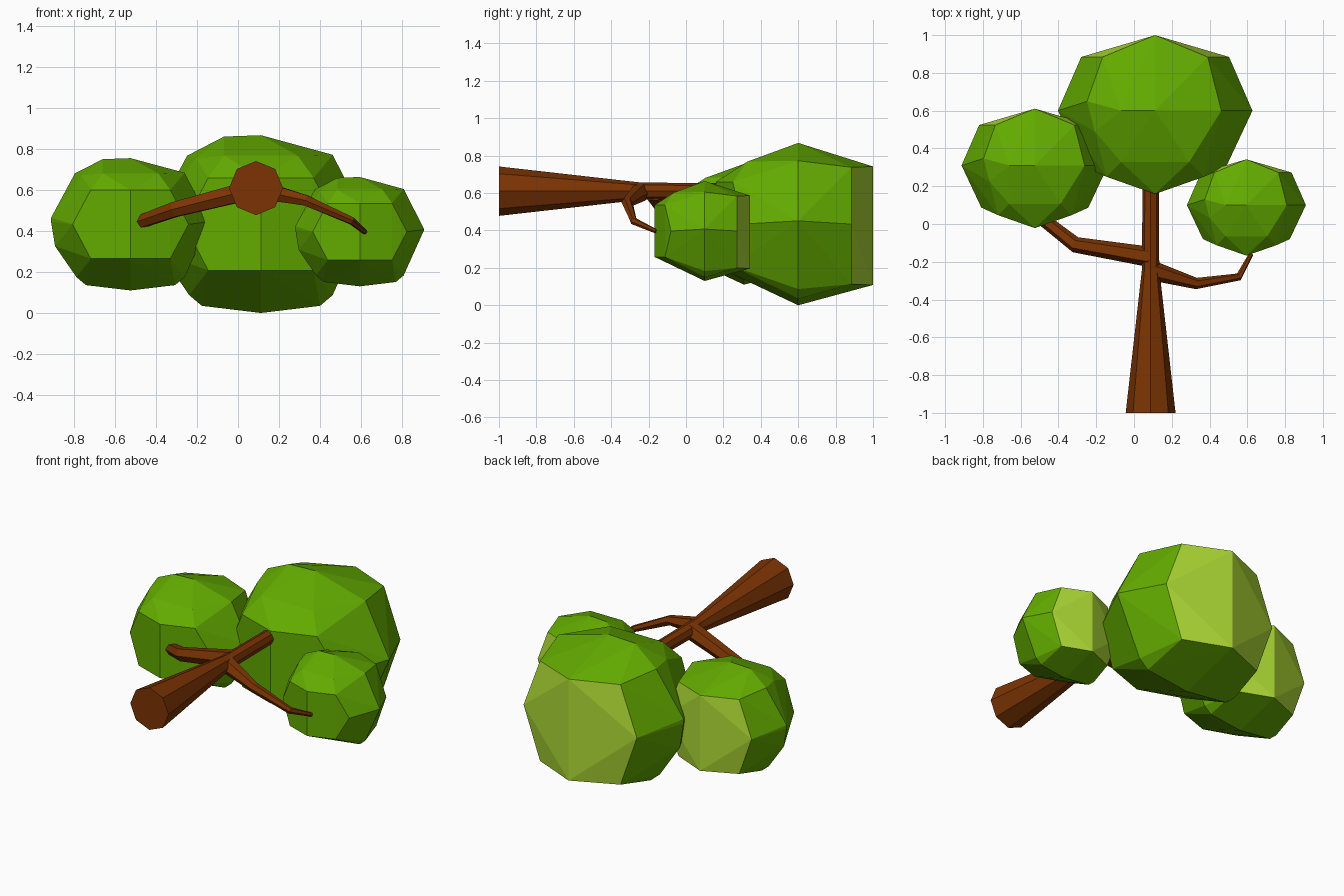
import bpy, bmesh, math
from mathutils import Vector

if "Cube" in bpy.data.objects:
    bpy.data.objects.remove(bpy.data.objects["Cube"])


def material(name, rgb):
    m = bpy.data.materials.new(name)
    m.diffuse_color = (*rgb, 1)
    m.use_nodes = True
    m.node_tree.nodes["Principled BSDF"].inputs["Base Color"].default_value = m.diffuse_color
    return m


BARK = material("bark brown", (0.20, 0.034, 0.001))
LEAF = material("leaf green", (0.125, 0.41, 0.0))
LIME = material("light leaf green", (0.42, 0.70, 0.035))


def finish(name, bm, mats):
    bmesh.ops.recalc_face_normals(bm, faces=bm.faces[:])
    me = bpy.data.meshes.new(name)
    bm.to_mesh(me)
    bm.free()
    for m in mats:
        me.materials.append(m)
    ob = bpy.data.objects.new(name, me)
    bpy.context.collection.objects.link(ob)
    return ob


def limb(name, path, radii, sides):
    """Tapered faceted tube along a path."""
    bm = bmesh.new()
    pts = [Vector(p) for p in path]
    rings = []
    for i, (p, r) in enumerate(zip(pts, radii)):
        a, b = pts[max(i - 1, 0)], pts[min(i + 1, len(pts) - 1)]
        t = (b - a).normalized()
        u = t.cross(Vector((0, 0, 1))).normalized()
        v = u.cross(t)
        ring = []
        for k in range(sides):
            ang = 2 * math.pi * k / sides
            ring.append(bm.verts.new(p + r * (math.cos(ang) * u + math.sin(ang) * v)))
        rings.append(ring)
    for r0, r1 in zip(rings, rings[1:]):
        for k in range(sides):
            n = (k + 1) % sides
            bm.faces.new((r0[k], r0[n], r1[n], r1[k]))
    bm.faces.new(rings[0])
    bm.faces.new(rings[-1])
    return finish(name, bm, [BARK])


# Faceted leaf clump in unit size: single points, then pairs mirrored in x
SINGLE = [(0, 0, 1), (0, 0, -1), (0, .97, .71), (0, .97, -.75),
          (0, -1.07, .52), (0, -1.07, -.52), (-.35, 0, .985), (-1, 0, .1), (-.95, 0, -.33),
          (.68, 0, .78), (-.70, .12, .77), (-.62, -.27, .74)]
PAIRS = [(1, 0, .04), (.54, .69, .70), (.54, .69, -.74), (.76, .69, 0), (.68, 0, -.8),
         (.56, 0, -.92), (.73, -.72, 0), (.5, -.85, .52), (.5, -.85, -.52), (.35, -.66, .77)]


def clump(name, centre, size):
    bm = bmesh.new()
    for p in SINGLE + [(s * x, y, z) for x, y, z in PAIRS for s in (1, -1)]:
        bm.verts.new(p)
    bmesh.ops.convex_hull(bm, input=bm.verts[:])
    loose = [v for v in bm.verts if not v.link_faces]
    bmesh.ops.delete(bm, geom=loose, context='VERTS')
    for f in bm.faces:
        # the crown end of each clump is lighter
        if min(v.co.y for v in f.verts) > 0.6:
            f.material_index = 1
    for v in bm.verts:
        v.co = Vector([c + s * k for c, s, k in zip(centre, size, v.co)])
    return finish(name, bm, [LEAF, LIME])


# Trunk and branches
limb("trunk", [(.088, -1, .61), (.088, -.24, .61), (.088, .35, .61)], [.132, .046, .042], 8)
limb("left_branch", [(.09, -.175, .607), (-.31, -.11, .505), (-.49, .03, .44)],
     [.054, .042, .034], 6)
limb("right_branch", [(.09, -.245, .605), (.33, -.315, .55), (.555, -.28, .45), (.62, -.16, .395)],
     [.053, .03, .02, .012], 6)

# Leaf clumps
clump("main_leaves", (.112, .6, .434), (.515, .412, .434))
clump("left_leaves", (-.525, .31, .433), (.388, .31, .323))
clump("right_leaves", (.595, .1, .397), (.315, .25, .267))
